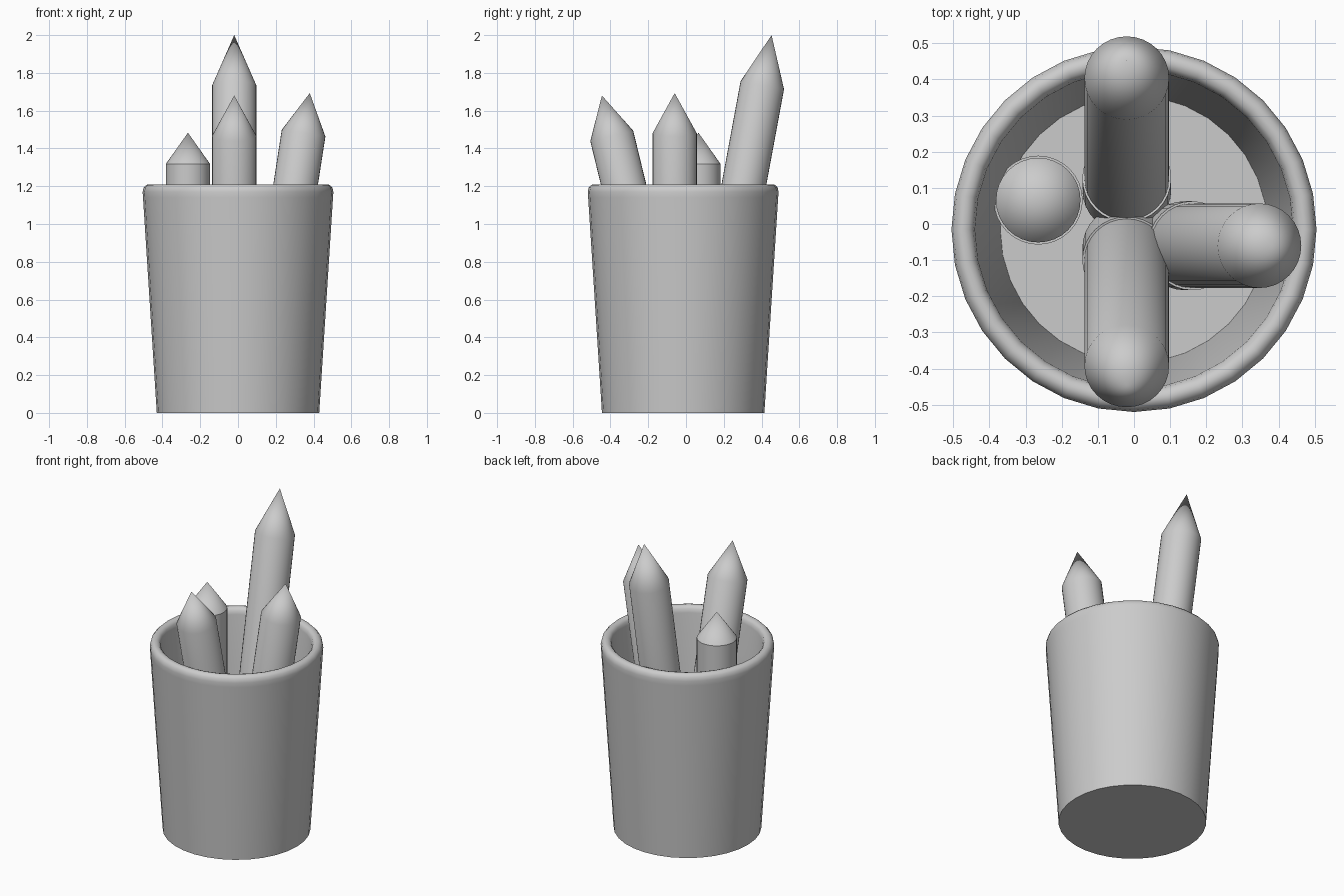
import bpy, bmesh, math
from mathutils import Vector

cube = bpy.data.objects.get("Cube")
if cube:
    bpy.data.objects.remove(cube)

SIDES = 32

grey = bpy.data.materials.new("plain grey")
grey.use_nodes = True
colour = (0.6, 0.6, 0.6, 1)
grey.diffuse_color = colour
grey.node_tree.nodes["Principled BSDF"].inputs["Base Color"].default_value = colour


def lathe(name, profile):
    """Revolve (radius, height) points around z; radius 0 closes an end."""
    bm = bmesh.new()
    verts = [bm.verts.new((r, 0, z)) for r, z in profile]
    edges = [bm.edges.new(pair) for pair in zip(verts, verts[1:])]
    bmesh.ops.spin(bm, geom=verts + edges, cent=(0, 0, 0), axis=(0, 0, 1),
                   angle=math.tau, steps=SIDES, use_duplicate=False)
    bmesh.ops.remove_doubles(bm, verts=bm.verts[:], dist=0.0005)
    bmesh.ops.recalc_face_normals(bm, faces=bm.faces[:])
    mesh = bpy.data.meshes.new(name)
    bm.to_mesh(mesh)
    bm.free()
    mesh.materials.append(grey)
    obj = bpy.data.objects.new(name, mesh)
    bpy.context.collection.objects.link(obj)
    bpy.ops.object.select_all(action="DESELECT")
    obj.select_set(True)
    bpy.context.view_layer.objects.active = obj
    bpy.ops.object.shade_smooth_by_angle(angle=math.radians(35))
    return obj


def pencil(name, tip, lean, cone):
    """Pencil with its point at tip, leaning along (dx, dy) per unit of height."""
    radius, flare = 0.117, 0.123
    body = cone * 6.28
    obj = lathe(name, [
        (0, -cone - body), (flare, -cone - body),        # blunt end
        (flare, -cone - body * 0.9), (radius, -cone - body * 0.9),  # end band
        (radius, -cone), (0, 0)])                        # shaft and point
    obj.rotation_mode = "QUATERNION"
    obj.rotation_quaternion = Vector((0, 0, 1)).rotation_difference(Vector((*lean, 1)))
    obj.location = tip
    return obj


# Tapered cup with a rounded rim and a hollow inside
cup = lathe("cup", [
    (0, 0), (0.43, 0), (0.503, 1.14), (0.505, 1.17), (0.5, 1.193), (0.486, 1.207),
    (0.472, 1.21), (0.457, 1.206), (0.445, 1.193), (0.44, 1.17),
    (0.37, 0.06), (0, 0.06)])
cup.location.y = -0.015

# Pencils standing in the cup
pencil("back_pencil", (-0.02, 0.453, 2.0), (0, 0.185), 0.27)
pencil("front_pencil", (-0.02, -0.445, 1.68), (0, -0.243), 0.22)
pencil("left_pencil", (0.38, -0.06, 1.693), (0.155, 0), 0.215)
pencil("right_pencil", (-0.265, 0.066, 1.483), (0, 0), 0.165)
